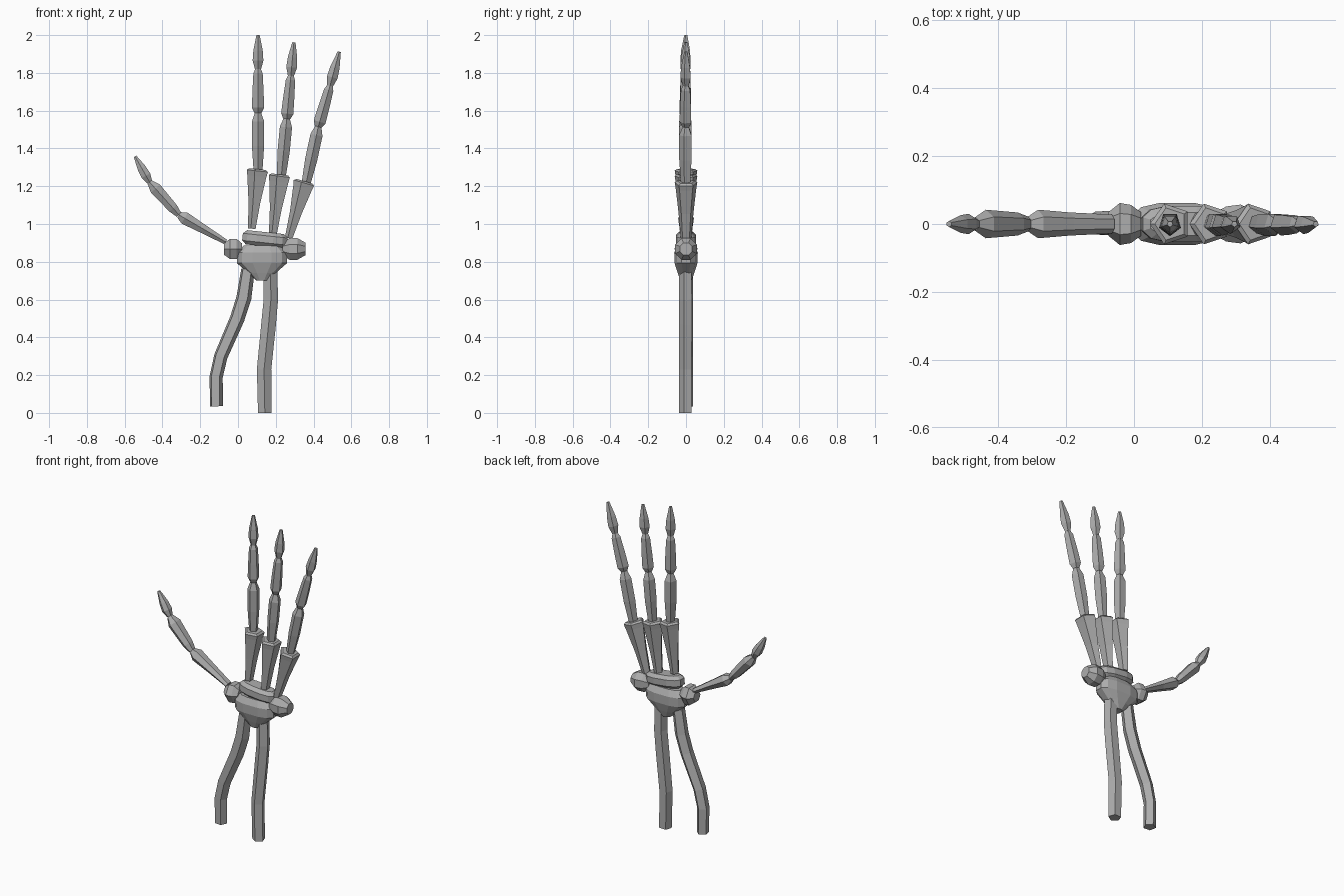
import bpy, bmesh, math
from mathutils import Vector

cube = bpy.data.objects.get("Cube")
if cube:
    bpy.data.objects.remove(cube, do_unlink=True)

bone_grey = bpy.data.materials.new("bone grey")
bone_grey.use_nodes = True
COLOUR = (0.42, 0.42, 0.42, 1)
bone_grey.diffuse_color = COLOUR
bone_grey.node_tree.nodes["Principled BSDF"].inputs["Base Color"].default_value = COLOUR


def loft(name, rings, sides=5, phase=-90, square=1.0):
    """Flat-faced tube through rings of (x, z, half width, half depth)."""
    centres = [Vector((r[0], 0, r[1])) for r in rings]
    bm = bmesh.new()
    loops = []
    for i, (x, z, wide, deep) in enumerate(rings):
        along = (centres[min(i + 1, len(rings) - 1)] - centres[max(i - 1, 0)]).normalized()
        side = Vector((along.z, 0, -along.x))
        loop = []
        for k in range(sides):
            a = math.radians(phase) + math.tau * k / sides
            c, s = math.cos(a), math.sin(a)
            c, s = (math.copysign(abs(v) ** square, v) for v in (c, s))
            loop.append(bm.verts.new(centres[i] + side * c * wide + Vector((0, s * deep, 0))))
        loops.append(loop)
    for low, high in zip(loops, loops[1:]):
        for k in range(sides):
            n = (k + 1) % sides
            bm.faces.new((low[k], low[n], high[n], high[k]))
    bm.faces.new(loops[0][::-1])
    bm.faces.new(loops[-1])
    bmesh.ops.recalc_face_normals(bm, faces=bm.faces[:])
    mesh = bpy.data.meshes.new(name)
    bm.to_mesh(mesh)
    bm.free()
    mesh.materials.append(bone_grey)
    obj = bpy.data.objects.new(name, mesh)
    bpy.context.collection.objects.link(obj)
    return obj


def straight(name, start, end, profile, **options):
    """Straight bone; profile lists (fraction along, half width, half depth)."""
    a, b = Vector(start), Vector(end)
    loft(name, [(*a.lerp(b, t), w, d) for t, w, d in profile], **options)


# Finger bone profiles, from the palm outwards
KNUCKLE = [(0, .024, .026), (.45, .034, .036), (.86, .034, .036), (1, .018, .018)]
MIDDLE = [(0, .02, .02), (.12, .034, .034), (.5, .031, .032), (.9, .026, .027), (1, .016, .016)]
TIP = [(0, .017, .017), (.25, .03, .03), (.55, .026, .026), (1, .009, .009)]
PALM = [(0, .022, .03), (.45, .035, .042), (.88, .056, .058), (.97, .062, .063), (1, .048, .05)]

# Three fingers: palm bone base and top, then the joints
fingers = {
    "inner_finger": [(.075, .975), (.109, 1.29), (.106, 1.27), (.106, 1.588), (.106, 1.82), (.106, 2.0)],
    "middle_finger": [(.185, .935), (.226, 1.262), (.228, 1.24), (.258, 1.557), (.28, 1.785), (.296, 1.962)],
    "outer_finger": [(.27, .925), (.357, 1.225), (.357, 1.2), (.425, 1.515), (.487, 1.732), (.536, 1.912)],
}
for name, (base, top, *joints) in fingers.items():
    straight(name + "_palm_bone", base, top, PALM, phase=-108)
    for part, profile, a, b in zip(("lower", "middle", "tip"), (KNUCKLE, MIDDLE, TIP), joints, joints[1:]):
        straight(f"{name}_{part}_bone", a, b, profile)

# Thumb
thumb = [(-.065, .905), (-.312, 1.048), (-.468, 1.222), (-.545, 1.358)]
THUMB_BASE = [(0, .016, .028), (.5, .028, .034), (.88, .038, .042), (1, .02, .022)]
THUMB_MIDDLE = [(0, .018, .022), (.2, .03, .034), (.8, .037, .042), (1, .017, .02)]
for part, profile, a, b in zip(("base", "middle", "tip"), (THUMB_BASE, THUMB_MIDDLE, TIP), thumb, thumb[1:]):
    straight(f"thumb_{part}_bone", a, b, profile, sides=6)

# Wrist bones
straight("wrist_main_bone", (.127, .70), (.127, .885),
         [(0, .03, .03), (.22, .075, .045), (.5, .136, .062), (.8, .138, .064), (1, .1, .045)],
         sides=12, phase=-75, square=.75)
straight("wrist_upper_bone", (.138, .882), (.146, .957),
         [(0, .1, .035), (.25, .122, .055), (.75, .122, .055), (1, .1, .035)],
         sides=12, phase=-75, square=.75)
KNOB = [(0, .035, .035), (.3, .062, .056), (.65, .062, .062), (1, .035, .035)]
straight("wrist_thumb_side_bone", (.02, .868), (-.075, .868), KNOB, sides=6)
straight("wrist_outer_side_bone", (.235, .868), (.358, .868), KNOB, sides=8, phase=22.5)

# Forearm bones
loft("forearm_inner_bone", [(-.115, .035, .036, .036), (-.117, .19, .037, .037), (-.092, .30, .038, .038),
                            (-.005, .50, .041, .038), (.03, .61, .042, .038), (.052, .76, .038, .036)], phase=-60)
loft("forearm_outer_bone", [(.142, 0, .038, .036), (.138, .23, .04, .037), (.162, .47, .041, .038),
                            (.174, .60, .04, .038), (.172, .76, .038, .036)])
